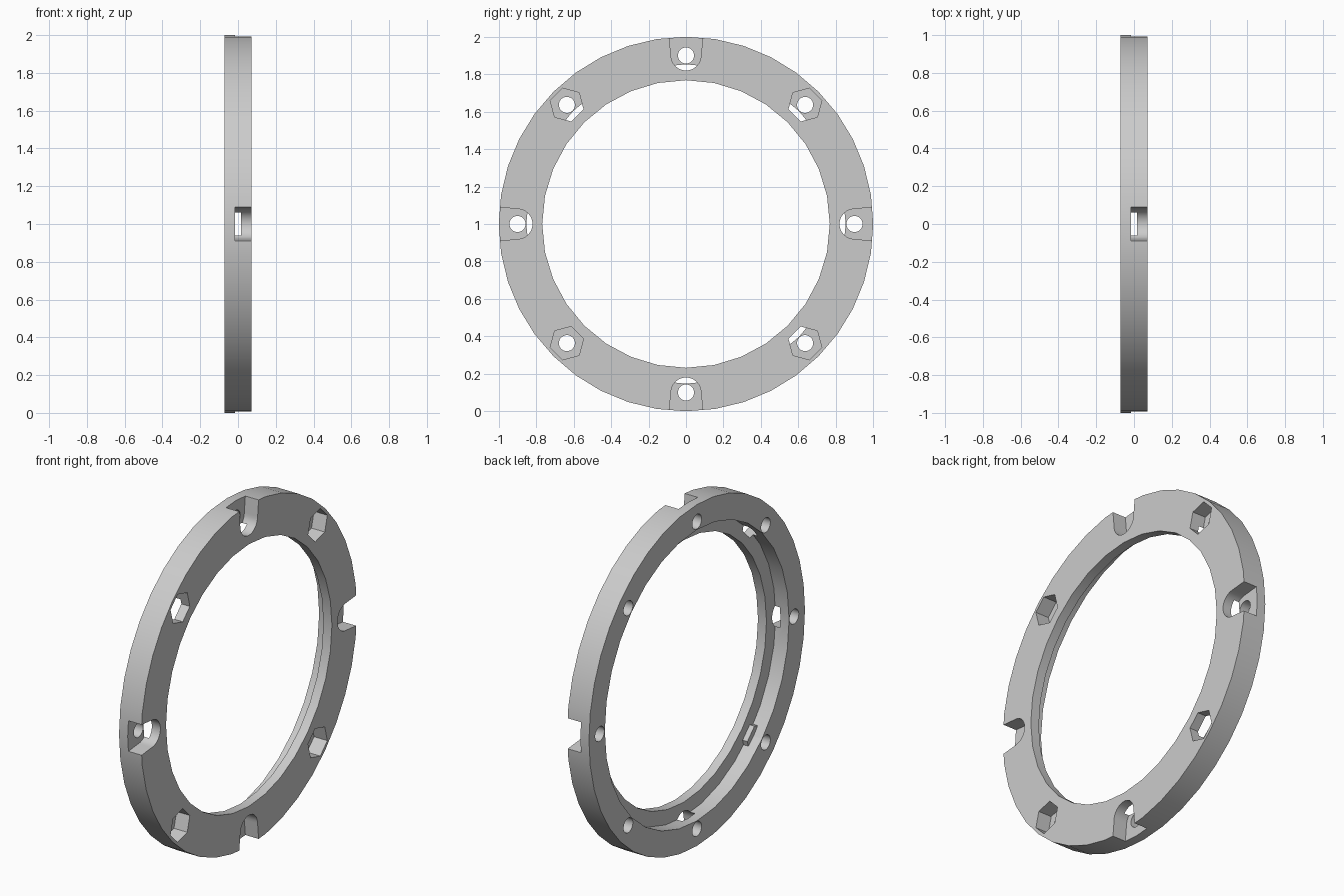
import bpy, bmesh
from math import sin, cos, pi, radians

cube = bpy.data.objects.get("Cube")
if cube:
    bpy.data.objects.remove(cube)

HALF = 0.071          # half thickness of the ring
FLOOR = -0.015        # floor of the pockets
STEP = 0.016          # floor of the rear counterbore
BOLT_R = 0.9          # radius of the bolt circle

grey = bpy.data.materials.new("light grey")
grey.use_nodes = True
colour = (0.6, 0.6, 0.6, 1)
grey.diffuse_color = colour
grey.node_tree.nodes["Principled BSDF"].inputs["Base Color"].default_value = colour


def arc(radius, count, centre=0.0, start=0.0, sweep=2 * pi, closed=True):
    """Points as (radial, tangential) pairs."""
    steps = count if closed else count - 1
    return [(centre + radius * cos(start + sweep * i / steps),
             radius * sin(start + sweep * i / steps)) for i in range(count)]


def prisms(name, outline, x0, x1, angles=(0,)):
    """Extrude an outline along x, once for each angle round the ring."""
    bm = bmesh.new()
    for deg in angles:
        a = radians(deg)
        face = bm.faces.new([bm.verts.new((x0, r * cos(a) - t * sin(a),
                                           1 + r * sin(a) + t * cos(a)))
                             for r, t in outline])
        made = bmesh.ops.extrude_face_region(bm, geom=[face])["geom"]
        for v in made:
            if isinstance(v, bmesh.types.BMVert):
                v.co.x = x1
    bmesh.ops.recalc_face_normals(bm, faces=bm.faces)
    mesh = bpy.data.meshes.new(name)
    bm.to_mesh(mesh)
    bm.free()
    mesh.materials.append(grey)
    obj = bpy.data.objects.new(name, mesh)
    bpy.context.collection.objects.link(obj)
    return obj


# Ring body
ring = prisms("flange_ring", arc(1.0, 40), -HALF, HALF)

# Open U-shaped pockets, hexagonal nut pockets and bolt holes
u_shape = [(1.1, 0.1)] + arc(0.08, 17, BOLT_R, pi / 2, pi, False) + [(1.1, -0.1)]
hexagon = arc(0.0924, 6, BOLT_R, pi / 2)
square_turns = range(0, 360, 90)
diagonal_turns = range(45, 360, 90)

cutters = [
    prisms("bore_cutter", arc(0.768, 32), -0.2, 0.2),
    prisms("counterbore_cutter", arc(0.853, 32), -0.2, STEP),
    prisms("u_pocket_cutter", u_shape, FLOOR, 0.2, square_turns),
    prisms("nut_pocket_cutter", hexagon, FLOOR, 0.2, diagonal_turns),
    prisms("bolt_hole_cutter", arc(0.043, 20, BOLT_R), -0.2, 0.2, range(0, 360, 45)),
]
for cutter in cutters:
    cutter.hide_render = True
    mod = ring.modifiers.new(cutter.name, 'BOOLEAN')
    mod.operation = 'DIFFERENCE'
    mod.solver = 'EXACT'
    mod.object = cutter

# Bake the cuts and drop the cutters
bpy.context.view_layer.update()
evaluated = ring.evaluated_get(bpy.context.evaluated_depsgraph_get())
baked = bpy.data.meshes.new_from_object(evaluated)
ring.modifiers.clear()
ring.data = baked
baked.materials.clear()
baked.materials.append(grey)
for poly in baked.polygons:
    poly.material_index = 0
for cutter in cutters:
    bpy.data.objects.remove(cutter)

# Smooth curved walls, sharp rims
for obj in bpy.context.selected_objects:
    obj.select_set(False)
ring.select_set(True)
bpy.context.view_layer.objects.active = ring
bpy.ops.object.shade_smooth_by_angle(angle=radians(30))
